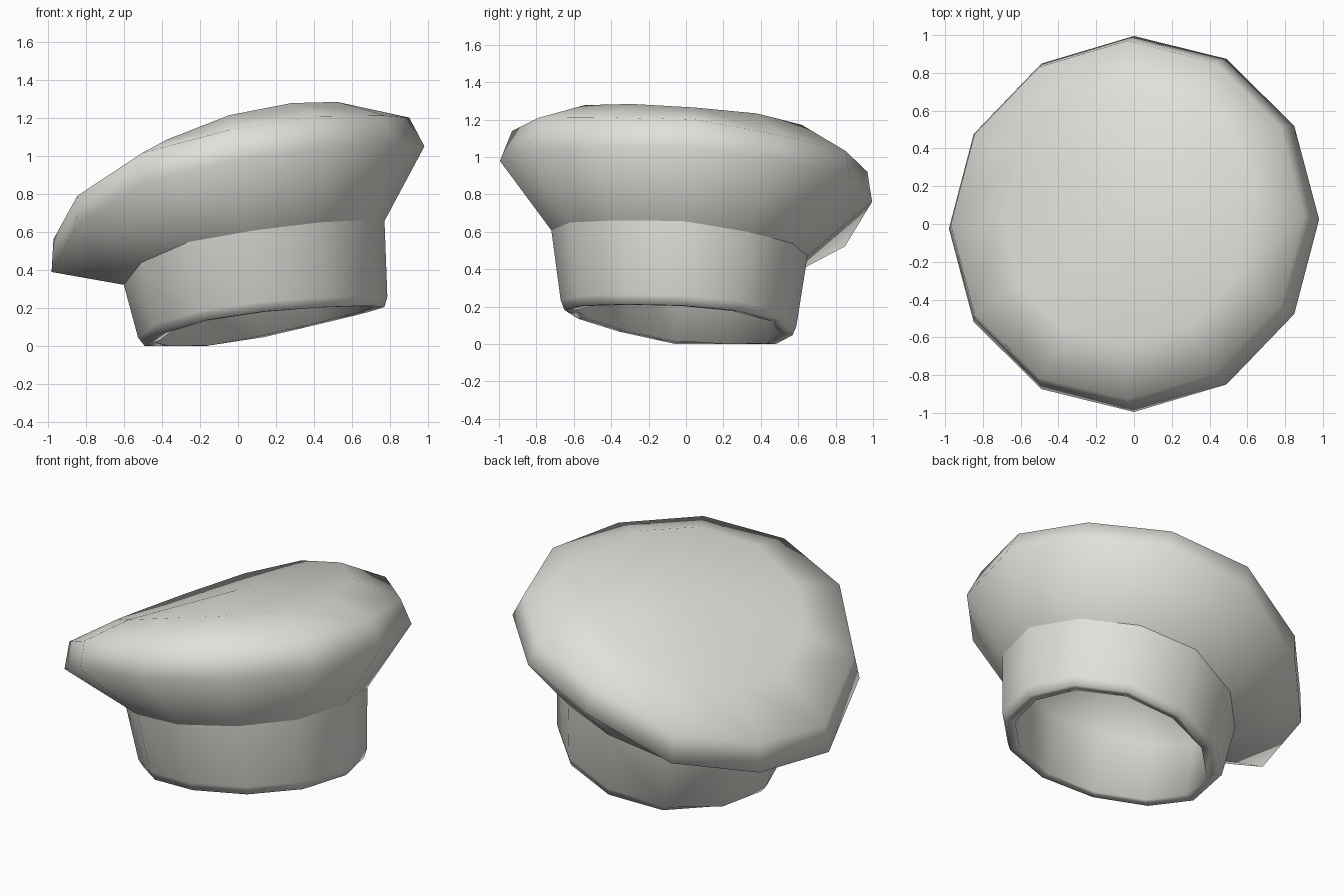
import bpy
import bmesh
from math import cos, sin, tau

if "Cube" in bpy.data.objects:
    bpy.data.objects.remove(bpy.data.objects["Cube"], do_unlink=True)

SIDES = 12
# Uneven sag of the cloth around the rim, starting on the left side
SAG = [0, -0.065, -0.065, 0, 0, 0.05, 0, 0.055, 0.05, 0, 0, 0]

# Off-white cloth
cloth = bpy.data.materials.new("off_white_cloth")
cloth.use_nodes = True
colour = (0.76, 0.745, 0.705, 1)
cloth.diffuse_color = colour
cloth.node_tree.nodes["Principled BSDF"].inputs["Base Color"].default_value = colour


def ring(bm, cx, cy, rx, ry, height, tilt_x, tilt_y, bend, twist, sag):
    """One tilted, bent and slightly twisted loop of the hat."""
    verts = []
    for i in range(SIDES):
        x, y = rx * cos(tau * i / SIDES), ry * sin(tau * i / SIDES)
        z = height + tilt_x * x + tilt_y * y + bend * x * x + twist * x * y
        z += sag * SAG[i]
        verts.append(bm.verts.new((cx + x, cy + y + 0.025 * x, max(z, 0))))
    return verts


def bridge(bm, upper, lower):
    for i in range(SIDES):
        j = (i + 1) % SIDES
        bm.faces.new((upper[i], lower[i], lower[j], upper[j]))


def cap(bm, loop, centre):
    middle = bm.verts.new(centre)
    for i in range(SIDES):
        bm.faces.new((middle, loop[i], loop[(i + 1) % SIDES]))


# Loops from the crown top, out over the rim, down the band and up the recess
profile = [
    (-0.047, 0.03, 0.655, 0.67, 1.14, 0.328, -0.11, -0.21, 0.06, 0),  # crown top
    (-0.035, 0.02, 0.935, 0.95, 1.03, 0.342, -0.115, -0.17, 0.1, 1),
    (0, 0, 0.98, 0.995, 0.87, 0.337, -0.11, -0.156, 0.12, 1),         # widest rim
    (0.085, -0.035, 0.685, 0.685, 0.54, 0.245, -0.1, -0.106, 0.1, 0.5),  # band seam
    (0.13, -0.04, 0.655, 0.63, 0.165, 0.164, -0.11, -0.03, 0.1, 0),   # band foot
    (0.14, -0.04, 0.63, 0.61, 0.115, 0.164, -0.11, -0.03, 0.1, 0),
    (0.14, -0.04, 0.57, 0.55, 0.12, 0.164, -0.11, -0.03, 0.1, 0),     # opening
    (0.09, -0.035, 0.58, 0.58, 0.54, 0.24, -0.1, -0.1, 0.1, 0.5),     # recess
]
SEAM = 3

bm = bmesh.new()
loops = [ring(bm, *row) for row in profile]
for upper, lower in zip(loops, loops[1:]):
    bridge(bm, upper, lower)
cap(bm, loops[0], (-0.03, 0.03, 1.14))
cap(bm, loops[-1], (0.05, 0, 0.85))
bmesh.ops.recalc_face_normals(bm, faces=bm.faces)

# Smooth cloth with a crisp fold where the crown meets the band
for face in bm.faces:
    face.smooth = True
for i in range(SIDES):
    bm.edges.get((loops[SEAM][i], loops[SEAM][(i + 1) % SIDES])).smooth = False

mesh = bpy.data.meshes.new("soft_hat")
bm.to_mesh(mesh)
bm.free()
mesh.materials.append(cloth)
hat = bpy.data.objects.new("soft_hat", mesh)
bpy.context.collection.objects.link(hat)
